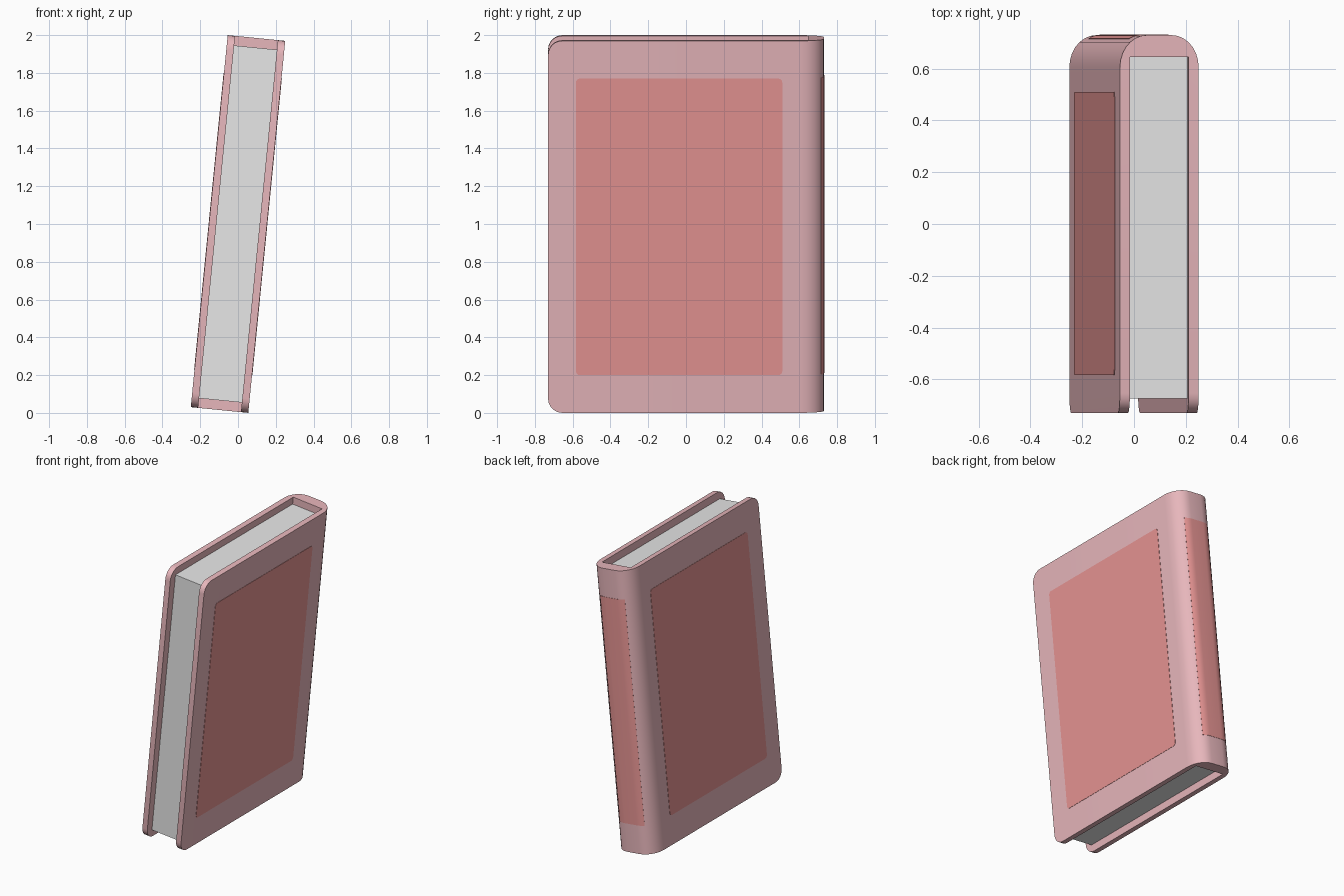
import bpy, bmesh, math
from mathutils import Matrix, Vector

if "Cube" in bpy.data.objects:
    bpy.data.objects.remove(bpy.data.objects["Cube"])

TILT = math.radians(5.67)
W, D, H = 0.153, 0.73, 0.9895      # half width, depth, height of the book
WALL = 0.039                       # cover board thickness
RX, RY = 0.105, 0.125              # rounding of the spine
LABEL_H = 0.789                    # half height of the panels


def material(name, rgb):
    m = bpy.data.materials.new(name)
    m.diffuse_color = (*rgb, 1)
    m.use_nodes = True
    m.node_tree.nodes["Principled BSDF"].inputs["Base Color"].default_value = m.diffuse_color
    return m


PINK = material("cover pink", (0.80, 0.47, 0.50))
RED = material("panel red", (0.80, 0.30, 0.295))
PAPER = material("paper", (0.80, 0.80, 0.80))


def prism(name, outline, depth, mat, round_edges=None, radius=0, segs=6):
    """Extrude a closed 3D outline along depth, rounding the chosen edges."""
    bm = bmesh.new()
    face = bm.faces.new([bm.verts.new(p) for p in outline])
    ext = bmesh.ops.extrude_face_region(bm, geom=[face])["geom"]
    bmesh.ops.translate(bm, vec=Vector(depth),
                        verts=[v for v in ext if isinstance(v, bmesh.types.BMVert)])
    if not any(f == face for f in bm.faces):
        bm.faces.new([v for v in bm.verts][:len(outline)])
    bmesh.ops.recalc_face_normals(bm, faces=bm.faces)
    if round_edges:
        bmesh.ops.bevel(bm, geom=[e for e in bm.edges if round_edges(e)],
                        offset=radius, segments=segs, profile=0.5, affect='EDGES')
    me = bpy.data.meshes.new(name)
    bm.to_mesh(me)
    bm.free()
    me.materials.append(mat)
    ob = bpy.data.objects.new(name, me)
    bpy.context.collection.objects.link(ob)
    # the whole book leans sideways
    ob.matrix_world = Matrix.Translation((0, 0, 1)) @ Matrix.Rotation(TILT, 4, 'Y')
    bpy.ops.object.select_all(action='DESELECT')
    ob.select_set(True)
    bpy.context.view_layer.objects.active = ob
    bpy.ops.object.shade_smooth_by_angle(angle=math.radians(35))
    return ob


def along_x(e):
    a, b = (v.co for v in e.verts)
    return abs(a.y - b.y) < 1e-5 and abs(a.z - b.z) < 1e-5


def spine_curve(a0, a1, n, grow=0.0):
    """Points on the rounded right spine corner; angle 0 faces +x, 90 faces +y."""
    pts = []
    for i in range(n + 1):
        a = math.radians(a0 + (a1 - a0) * i / n)
        pts.append((W - RX + (RX + grow) * math.cos(a),
                    D - RY + (RY + grow) * math.sin(a)))
    return pts


def mirrored(pts):
    return pts + [(-x, y) for x, y in reversed(pts)]


# Cover: U-shaped profile extruded upwards, fore-edge corners rounded
outer = mirrored([(W, -D)] + spine_curve(0, 90, 7))
ix, iy = W - WALL, 0.645
profile = outer + [(-ix, -D), (-ix, iy), (ix, iy), (ix, -D)]
prism("cover", [(x, y, -H) for x, y in profile], (0, 0, 2 * H), PINK,
      lambda e: along_x(e) and e.verts[0].co.y < -D + 0.01
      or (abs(e.verts[0].co.z - e.verts[1].co.z) < 1e-5
          and all(v.co.y < -D + 0.01 for v in e.verts)), 0.075)

# Page block
px, py, pz = ix + 0.002, 0.675, H - 0.051
prism("pages", [(-px, -py, -pz), (px, -py, -pz), (px, iy + 0.002, -pz), (-px, iy + 0.002, -pz)],
      (0, 0, 2 * pz), PAPER)

# Thin panels on both covers
for name, s in (("right_panel", 1), ("left_panel", -1)):
    x = s * (W - 0.002)
    prism(name, [(x, -0.583, -LABEL_H), (x, 0.51, -LABEL_H),
                 (x, 0.51, LABEL_H), (x, -0.583, LABEL_H)],
          (s * 0.004, 0, 0), RED, along_x, 0.022, 4)

# Thin panel wrapped over the spine
strip = mirrored(spine_curve(62, 90, 4, 0.002))
back = mirrored(spine_curve(62, 90, 4, -0.003))
prism("spine_panel", [(x, y, -LABEL_H) for x, y in strip + back[::-1]],
      (0, 0, 2 * LABEL_H), RED)
